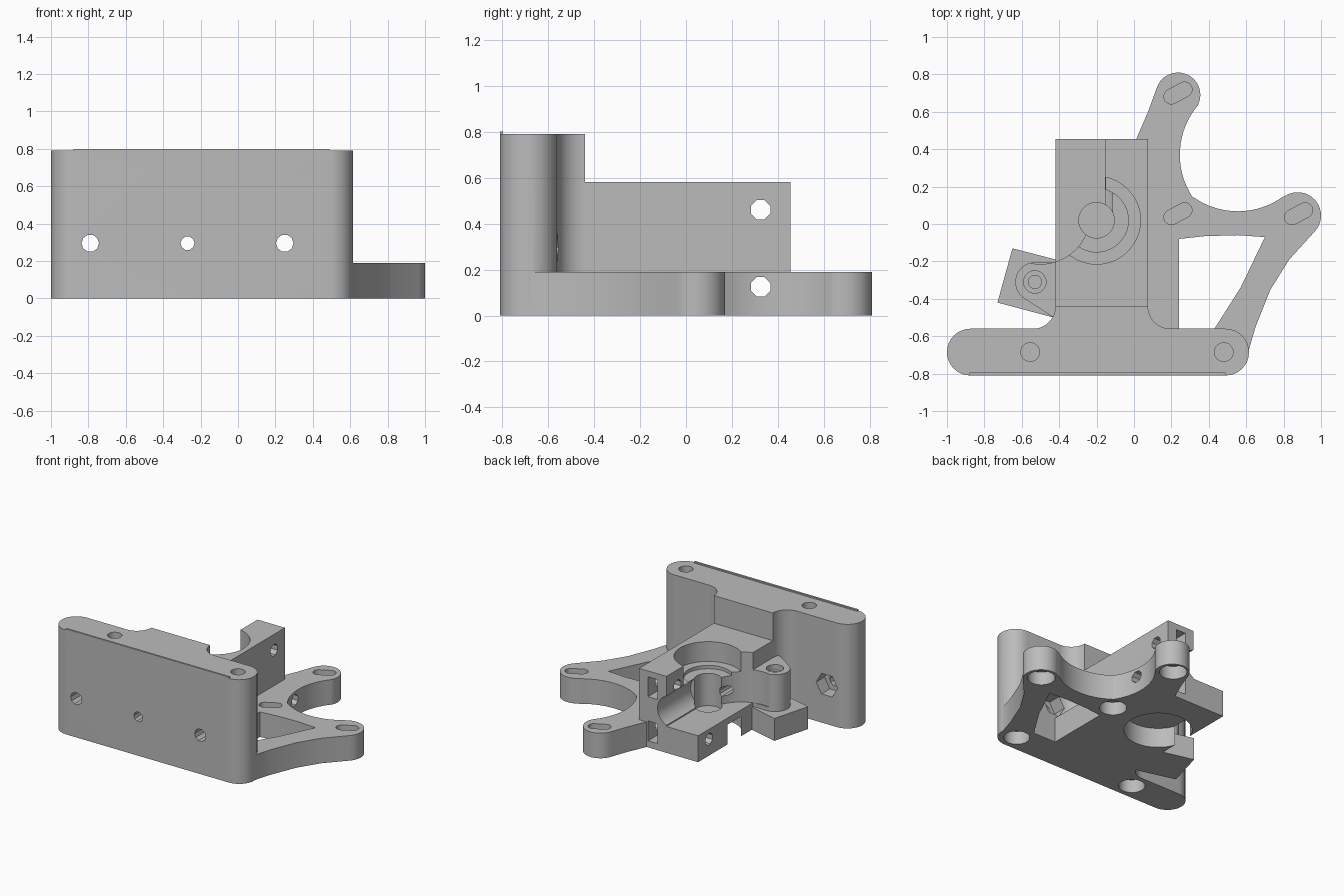
import bpy
import bmesh
from math import cos, sin, radians

cube = bpy.data.objects.get("Cube")
if cube:
    bpy.data.objects.remove(cube, do_unlink=True)

grey = bpy.data.materials.new("plain_grey")
grey.use_nodes = True
colour = (0.5, 0.5, 0.5, 1)
grey.diffuse_color = colour
grey.node_tree.nodes["Principled BSDF"].inputs["Base Color"].default_value = colour


def arc(cx, cy, r, start, end, steps=16):
    angles = [radians(start + (end - start) * i / steps) for i in range(steps + 1)]
    return [(cx + r * cos(a), cy + r * sin(a)) for a in angles]


def circle(cx, cy, r, sides=40, turn=0):
    return arc(cx, cy, r, turn, turn + 360, sides)[:-1]


def rect(u0, u1, v0, v1):
    return [(u0, v0), (u1, v0), (u1, v1), (u0, v1)]


def prism(name, profile, low, high, axis="z"):
    """Extrude a flat profile along one axis."""
    place = {"x": lambda u, v, w: (w, u, v),
             "y": lambda u, v, w: (u, w, v),
             "z": lambda u, v, w: (u, v, w)}[axis]
    bm = bmesh.new()
    bottom = [bm.verts.new(place(u, v, low)) for u, v in profile]
    top = [bm.verts.new(place(u, v, high)) for u, v in profile]
    bm.faces.new(bottom)
    bm.faces.new(top)
    n = len(profile)
    for i in range(n):
        j = (i + 1) % n
        bm.faces.new((bottom[i], bottom[j], top[j], top[i]))
    bmesh.ops.recalc_face_normals(bm, faces=bm.faces)
    mesh = bpy.data.meshes.new(name)
    bm.to_mesh(mesh)
    bm.free()
    mesh.materials.append(grey)
    obj = bpy.data.objects.new(name, mesh)
    bpy.context.scene.collection.objects.link(obj)
    return obj


def combine(target, tool, operation):
    """Apply a boolean and drop the helper."""
    tool.hide_render = True
    mod = target.modifiers.new("combine", "BOOLEAN")
    mod.operation, mod.solver, mod.object = operation, "EXACT", tool
    graph = bpy.context.evaluated_depsgraph_get()
    mesh = bpy.data.meshes.new_from_object(target.evaluated_get(graph))
    target.modifiers.clear()
    target.data = mesh
    bpy.data.objects.remove(tool, do_unlink=True)


# Tall mounting plate with rounded ends, flaring into the block
plate = (arc(-0.875, -0.685, 0.125, 90, 270) + arc(0.49, -0.685, 0.125, -90, 90)
         + arc(0.195, -0.44, 0.12, 270, 180) + arc(-0.54, -0.44, 0.12, 0, -90))
body = prism("bracket_body", plate, 0, 0.79)


def add(*args):
    combine(body, prism(*args), "UNION")


def cut(*args):
    combine(body, prism(*args), "DIFFERENCE")


# Motor mount: curved arms with round lugs and a window
arms = ([(-0.1, -0.7), (0.6, -0.72), (0.65, -0.55), (0.73, -0.35), (0.83, -0.19)]
        + arc(0.875, 0.045, 0.125, -45, 125) + arc(0.555, 0.48, 0.412, -54, -125)
        + arc(0.655, 0.37, 0.41, 213, 140) + arc(0.235, 0.69, 0.12, -25, 165)
        + [(0.075, 0.6), (0.01, 0.45), (-0.1, 0.45)])
mount = prism("motor_mount", arms, 0, 0.19)
window = [(0.24, -0.56), (0.43, -0.56), (0.57, -0.34), (0.7, -0.07),
          (0.555, -0.06), (0.38, -0.065), (0.24, -0.08)]
combine(mount, prism("window_cutter", window, -0.1, 0.3), "DIFFERENCE")
combine(body, mount, "UNION")

# Main block, raised front strip
add("main_block", rect(-0.42, 0.075, -0.5, 0.455), 0, 0.58)
add("front_strip", rect(-0.88, 0.49, -0.81, -0.795), 0.7, 0.8)

# Hinge foot and round boss
add("hinge_foot", [(-0.65, -0.13), (-0.73, -0.42), (-0.43, -0.5),
                   (-0.38, -0.48), (-0.38, -0.2), (-0.42, -0.19)], 0, 0.17)
add("hinge_boss", arc(-0.53, -0.31, 0.105, 90, 235)
    + [(-0.43, -0.5), (-0.4, -0.5), (-0.4, -0.205)], 0.1, 0.45)

# Open space for the idler wheel, with a rounded undercut
cut("idler_cutter", circle(-0.5, 0.05, 0.265), 0.2, 0.9)
cut("opening_cutter", rect(-0.7, -0.155, 0.05, 0.6), 0.2, 0.9)
cut("undercut", circle(-0.2, 0.32, 0.12), 0.06, 0.6, "y")

# Bearing seats and shaft hole
cut("upper_bearing", circle(-0.2, 0.02, 0.235), 0.43, 0.9)
cut("bearing_relief", circle(-0.2, 0.02, 0.17), 0.405, 0.9)
cut("shaft_hole", circle(-0.2, 0.02, 0.095), 0.16, 0.9)
cut("lower_bearing", circle(-0.2, 0.02, 0.235), -0.1, 0.15)

# Hinge pin hole with a wider mouth
cut("pin_mouth", circle(-0.53, -0.31, 0.06, 24), 0.41, 0.9)
cut("pin_hole", circle(-0.53, -0.31, 0.035, 24), 0.05, 0.9)

# Plate holes: front to back with hex nut pockets, and top to bottom
for x in (-0.79, 0.25):
    cut("plate_hole", circle(x, 0.295, 0.047, 10), -1, -0.3, "y")
    cut("nut_pocket", circle(x, 0.295, 0.09, 6), -0.66, -0.45, "y")
for x in (-0.555, 0.48):
    cut("post_hole", circle(x, -0.685, 0.05, 24), 0.11, 0.9)
    cut("post_counterbore", circle(x, -0.685, 0.09, 32), -0.1, 0.1)
cut("feed_hole", circle(-0.27, 0.295, 0.037, 10), -1, 1, "y")

# Motor screw slots over round counterbores
for x, y in ((0.235, 0.7), (0.235, 0.055), (0.88, 0.055)):
    dx, dy = 0.04 * cos(radians(28)), 0.04 * sin(radians(28))
    slot = arc(x + dx, y + dy, 0.04, -62, 118, 10) + arc(x - dx, y - dy, 0.04, 118, 298, 10)
    cut("screw_slot", slot, 0.11, 0.3)
    cut("screw_counterbore", circle(x, y, 0.095, 32), -0.1, 0.1)

# Idler screw holes and their nut slots in the back face
for z in (0.46, 0.125):
    cut("idler_screw_hole", circle(0.325, z, 0.045, 8, 22.5), -0.7, 0.3, "x")
    cut("nut_slot", rect(-0.08, 0, z - 0.075, z + 0.075), 0.25, 0.6, "y")

# Smooth curved walls, keep crisp edges
bpy.ops.object.select_all(action="DESELECT")
body.select_set(True)
bpy.context.view_layer.objects.active = body
bpy.ops.object.shade_smooth_by_angle(angle=radians(30))
